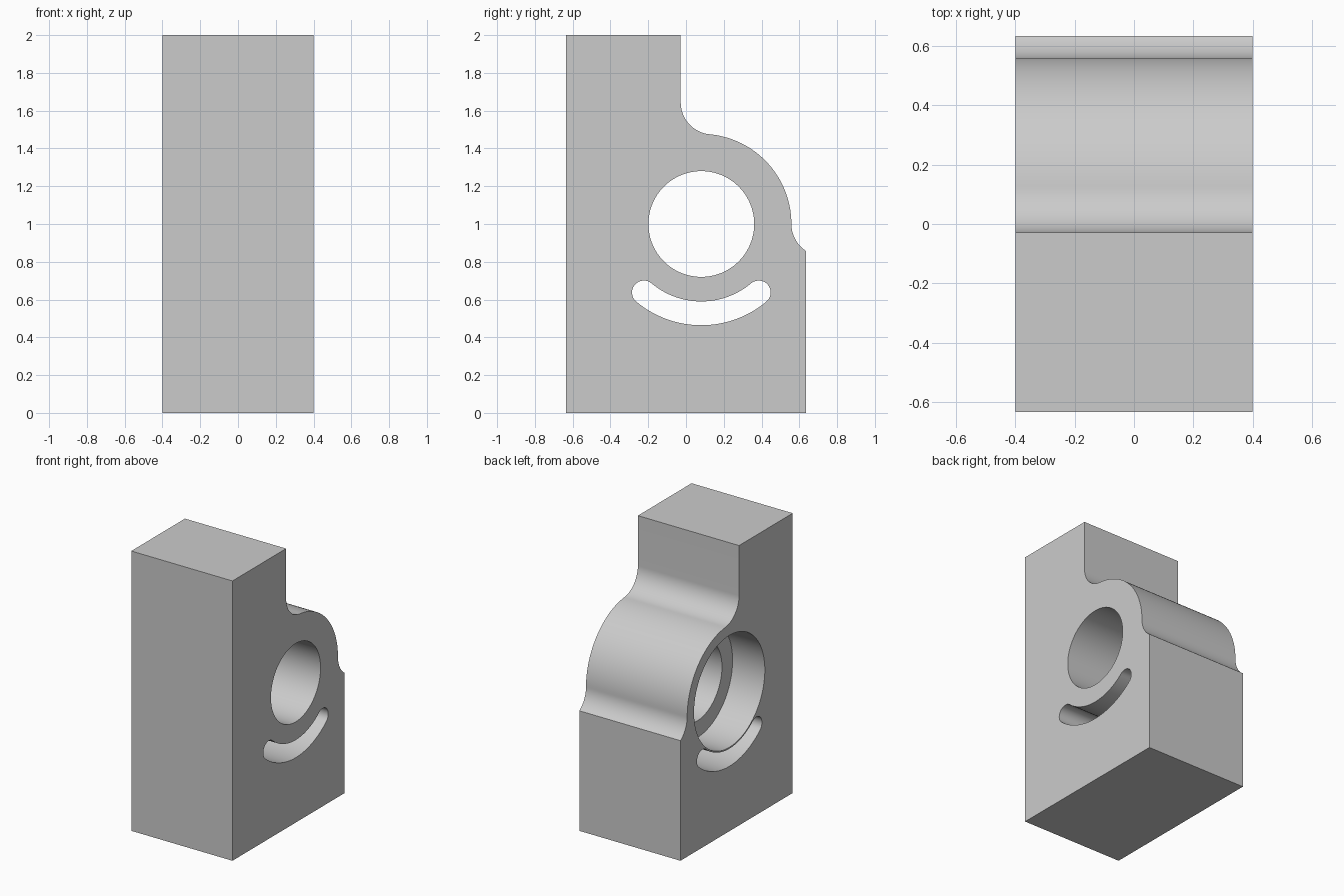
import bpy
import bmesh
from math import radians, sin, cos, sqrt, atan2, pi

if "Cube" in bpy.data.objects:
    bpy.data.objects.remove(bpy.data.objects["Cube"])

HALF_W, HALF_D, HEIGHT = 0.4, 0.634, 2.0
CY, CZ = 0.081, 1.0            # bore axis
BOSS_R, FILLET_R = 0.477, 0.17
WALL_Y = -0.028                # rear face of the upright
BORE_R, COUNTERBORE_R, COUNTERBORE_DEPTH = 0.28, 0.4, 0.255
SLOT_R, SLOT_HALF, SLOT_ANGLE = 0.473, 0.063, radians(40)


def arc(cy, cz, r, start, end, steps):
    return [(cy + r * cos(start + (end - start) * i / steps),
             cz + r * sin(start + (end - start) * i / steps))
            for i in range(steps + 1)]


def prism(name, outline, x0, x1):
    """Extrude a side-view (y, z) outline from x0 to x1."""
    bm = bmesh.new()
    face = bm.faces.new([bm.verts.new((x0, y, z)) for y, z in outline])
    ext = bmesh.ops.extrude_face_region(bm, geom=[face])
    moved = [v for v in ext["geom"] if isinstance(v, bmesh.types.BMVert)]
    bmesh.ops.translate(bm, verts=moved, vec=(x1 - x0, 0, 0))
    bmesh.ops.recalc_face_normals(bm, faces=bm.faces)
    mesh = bpy.data.meshes.new(name)
    bm.to_mesh(mesh)
    bm.free()
    obj = bpy.data.objects.new(name, mesh)
    bpy.context.collection.objects.link(obj)
    return obj


# Block outline: base, rear cove, round boss, upper cove, upright
cove_y = WALL_Y + FILLET_R
cove_z = CZ + sqrt((BOSS_R + FILLET_R) ** 2 - (cove_y - CY) ** 2)
tangent = atan2(cove_z - CZ, cove_y - CY)
rear_y = CY + BOSS_R + FILLET_R
rear_end = pi + atan2(sqrt(FILLET_R ** 2 - (rear_y - HALF_D) ** 2), rear_y - HALF_D)
outline = [(-HALF_D, 0), (HALF_D, 0)]
outline += arc(rear_y, CZ, FILLET_R, rear_end, pi, 16)
outline += arc(CY, CZ, BOSS_R, 0, tangent, 40)[1:]
outline += arc(cove_y, cove_z, FILLET_R, tangent + pi, pi, 24)[1:] if tangent < 0 else \
    arc(cove_y, cove_z, FILLET_R, tangent - pi + 2 * pi, pi, 24)[1:]
outline += [(WALL_Y, HEIGHT), (-HALF_D, HEIGHT)]
block = prism("bearing_block", outline, -HALF_W, HALF_W)

# Curved slot outline with rounded ends
down = -pi / 2
a0, a1 = down - SLOT_ANGLE, down + SLOT_ANGLE
slot = arc(CY, CZ, SLOT_R + SLOT_HALF, a0, a1, 32)
slot += arc(CY + SLOT_R * cos(a1), CZ + SLOT_R * sin(a1), SLOT_HALF, a1, a1 + pi, 16)[1:]
slot += arc(CY, CZ, SLOT_R - SLOT_HALF, a1, a0, 32)[1:]
slot += arc(CY + SLOT_R * cos(a0), CZ + SLOT_R * sin(a0), SLOT_HALF, a0 + pi, a0 + 2 * pi, 16)[1:-1]

# Through bore, counterbore on one side, and slot
cutters = [
    prism("bore_cutter", arc(CY, CZ, BORE_R, 0, 2 * pi, 96)[:-1], -0.6, 0.6),
    prism("counterbore_cutter", arc(CY, CZ, COUNTERBORE_R, 0, 2 * pi, 96)[:-1],
          -0.6, -HALF_W + COUNTERBORE_DEPTH),
    prism("slot_cutter", slot, -0.6, 0.6),
]
bpy.ops.object.select_all(action="DESELECT")
bpy.context.view_layer.objects.active = block
block.select_set(True)
for cutter in cutters:
    mod = block.modifiers.new(cutter.name, "BOOLEAN")
    mod.operation, mod.solver, mod.object = "DIFFERENCE", "EXACT", cutter
    bpy.ops.object.modifier_apply(modifier=mod.name)
    bpy.data.objects.remove(cutter)

# Plain grey finish
grey = bpy.data.materials.new("plain_grey")
grey.use_nodes = True
colour = (0.6, 0.6, 0.6, 1)
grey.diffuse_color = colour
grey.node_tree.nodes["Principled BSDF"].inputs["Base Color"].default_value = colour
block.data.materials.clear()
block.data.materials.append(grey)
bpy.ops.object.shade_smooth_by_angle(angle=radians(25))
